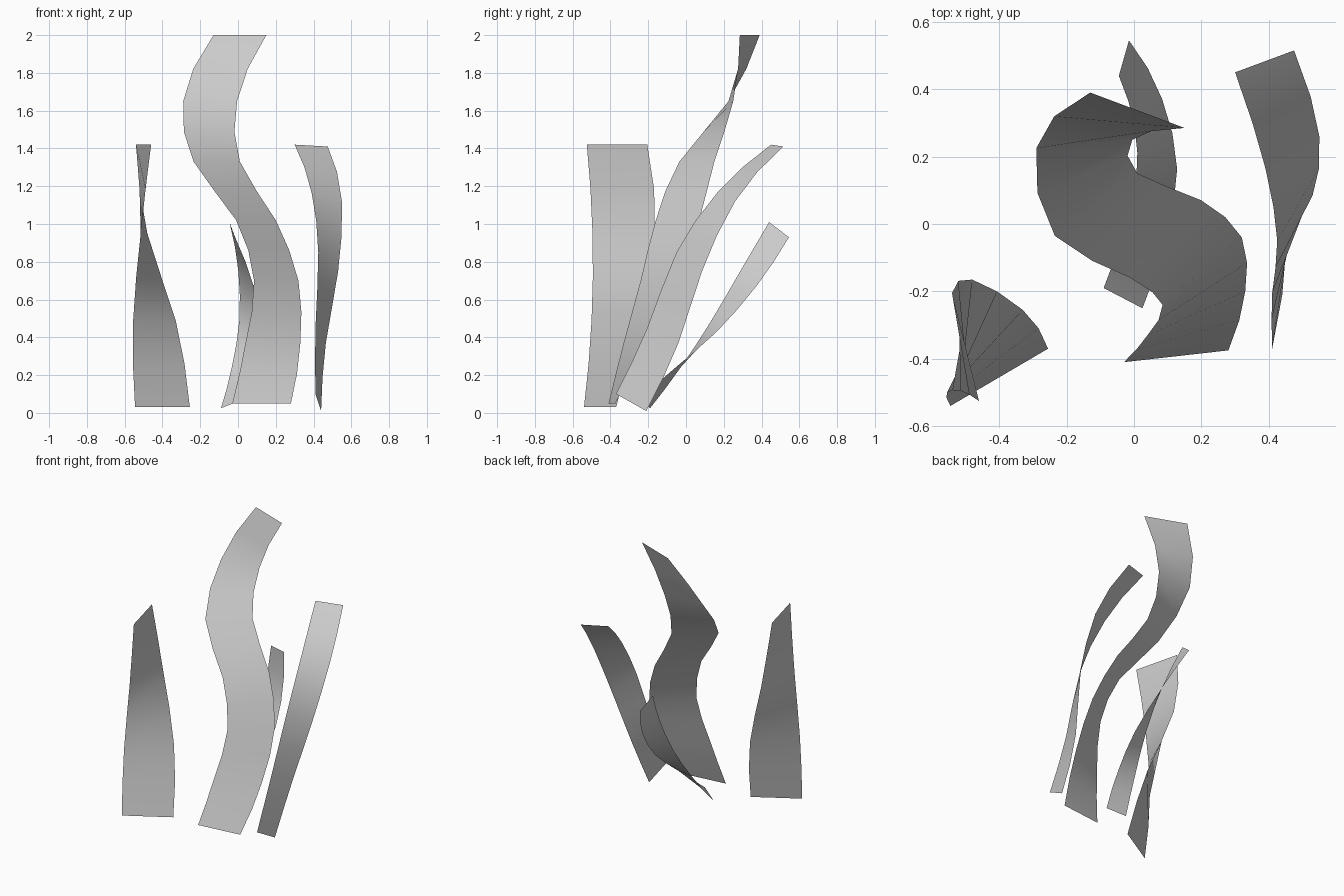
import bpy
import bmesh
from mathutils import Vector

# Remove the default object
default_cube = bpy.data.objects.get("Cube")
if default_cube:
    bpy.data.objects.remove(default_cube, do_unlink=True)


def make_material(name, color):
    """Plain flat colour, shown in the viewport and in a render."""
    material = bpy.data.materials.new(name)
    material.use_nodes = True
    material.diffuse_color = color
    shader = material.node_tree.nodes["Principled BSDF"]
    shader.inputs["Base Color"].default_value = color
    return material


def refine(keys):
    """Insert one smooth cubic midpoint between each pair of rail points."""
    points = [Vector(key) for key in keys]
    before = 3 * points[0] - 3 * points[1] + points[2]
    after = 3 * points[-1] - 3 * points[-2] + points[-3]
    padded = [before] + points + [after]
    result = [points[0]]
    for a, b, c, d in zip(padded, padded[1:], padded[2:], padded[3:]):
        result.append((9 * (b + c) - a - d) / 16)
        result.append(c)
    return result


def make_ribbon(name, left_rail, right_rail, material):
    """Skin a twisting strip between two rails that run from bottom to top."""
    bm = bmesh.new()
    left = [bm.verts.new(point) for point in refine(left_rail)]
    right = [bm.verts.new(point) for point in refine(right_rail)]
    for row in range(len(left) - 1):
        face = bm.faces.new((left[row], right[row],
                             right[row + 1], left[row + 1]))
        face.smooth = True
    mesh = bpy.data.meshes.new(name)
    bm.to_mesh(mesh)
    bm.free()
    mesh.materials.append(material)
    ribbon = bpy.data.objects.new(name, mesh)
    bpy.context.collection.objects.link(ribbon)
    return ribbon


grey = make_material("neutral grey", (0.6, 0.6, 0.6, 1))

# Tall S-shaped ribbon in the middle
make_ribbon(
    "tall_ribbon",
    [(-.03, -.41, .05), (.04, -.33, .37), (.085, -.24, .7), (-.01, -.16, 1.02),
     (-.235, -.035, 1.33), (-.29, .225, 1.65), (-.13, .39, 2)],
    [(.28, -.375, .05), (.33, -.2, .37), (.32, -.04, .7), (.2, .07, 1.02),
     (.01, .15, 1.33), (-.005, .25, 1.65), (.15, .285, 2)],
    grey)

# Wide ribbon at the side, twisting a quarter turn and more
make_ribbon(
    "side_ribbon",
    [(-.545, -.54, .03), (-.555, -.5, .49), (-.515, -.495, .95), (-.46, -.525, 1.42)],
    [(-.255, -.37, .03), (-.33, -.255, .49), (-.48, -.165, .95), (-.54, -.205, 1.42)],
    grey)

# Slim ribbon leaning backwards
make_ribbon(
    "leaning_ribbon",
    [(.41, -.37, .1), (.41, -.205, .45), (.425, -.05, .85),
     (.39, .165, 1.165), (.3, .45, 1.42)],
    [(.44, -.21, .01), (.465, -.04, .37), (.53, .085, .75),
     (.55, .26, 1.12), (.475, .515, 1.41)],
    grey)

# Short ribbon behind the tall one
make_ribbon(
    "short_ribbon",
    [(-.09, -.19, .025), (-.032, -.025, .245), (.007, .135, .49),
     (.002, .287, .75), (-.045, .44, 1.01)],
    [(.025, -.25, .07), (.092, -.05, .245), (.128, .163, .43),
     (.083, .372, .67), (-.015, .545, .93)],
    grey)
